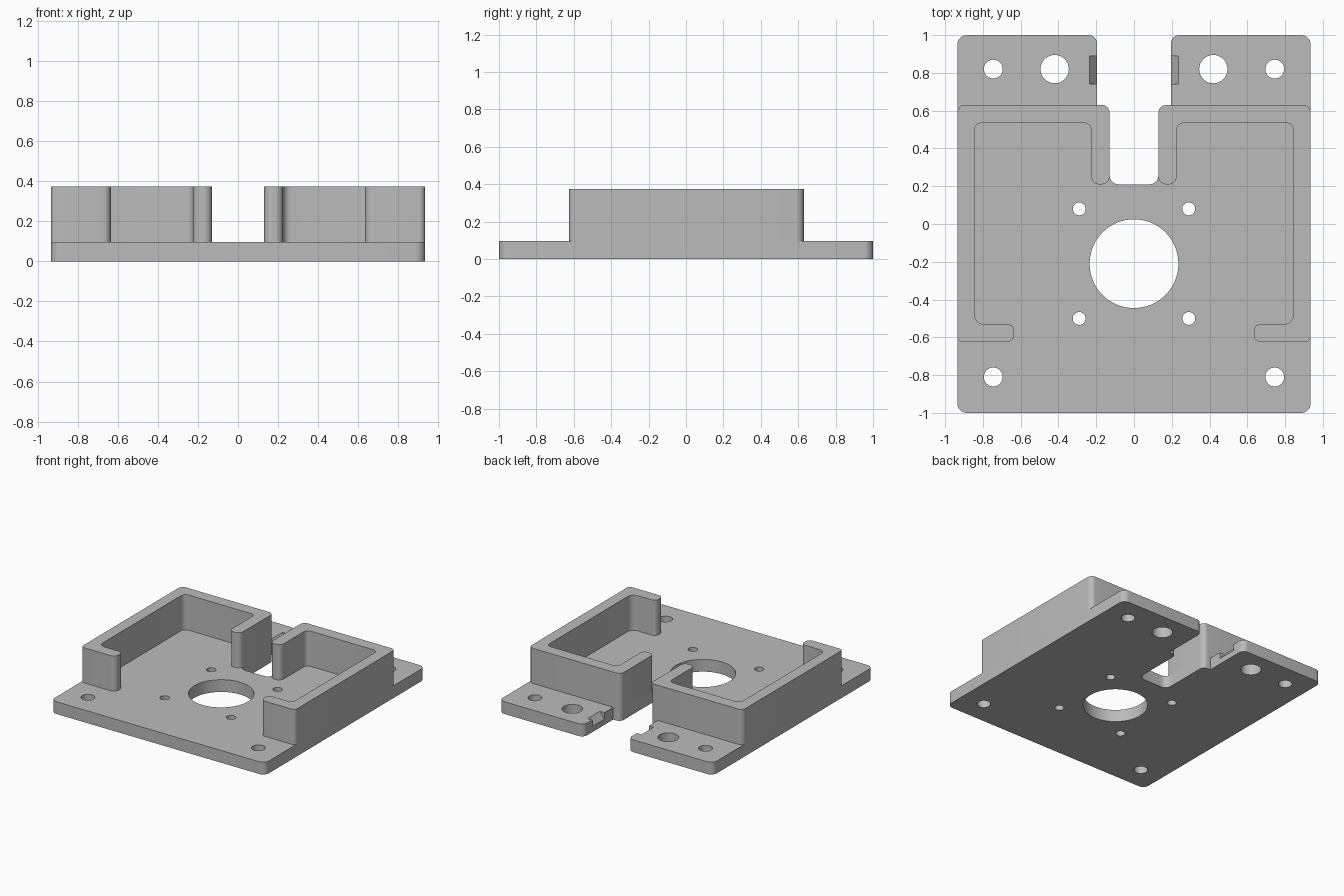
import bpy
import bmesh
import math
from mathutils import Vector

if "Cube" in bpy.data.objects:
    bpy.data.objects.remove(bpy.data.objects["Cube"], do_unlink=True)

PLATE_TOP, WALL_TOP = 0.097, 0.375
HALF_X, SLOT, WALL_Y = 0.935, 0.13, 0.63

grey = bpy.data.materials.new("plain grey")
grey.use_nodes = True
colour = (0.5, 0.5, 0.5, 1)
grey.diffuse_color = colour
grey.node_tree.nodes["Principled BSDF"].inputs["Base Color"].default_value = colour


def rounded(corners, steps=8):
    """Outline from (x, y, radius) corners, each filleted with an arc."""
    out = []
    for i, (x, y, r) in enumerate(corners):
        p = Vector((x, y))
        if r == 0:
            out.append(p)
            continue
        a = (Vector(corners[i - 1][:2]) - p).normalized()
        b = (Vector(corners[(i + 1) % len(corners)][:2]) - p).normalized()
        centre = p + (a + b) * r
        for k in range(steps + 1):
            t = k / steps * math.pi / 2
            out.append(centre - b * r * math.cos(t) - a * r * math.sin(t))
    return out


def prism(name, outline, z0, z1):
    bm = bmesh.new()
    face = bm.faces.new([bm.verts.new((p[0], p[1], z0)) for p in outline])
    new = bmesh.ops.extrude_face_region(bm, geom=[face])["geom"]
    for v in new:
        if isinstance(v, bmesh.types.BMVert):
            v.co.z = z1
    bmesh.ops.recalc_face_normals(bm, faces=bm.faces)
    mesh = bpy.data.meshes.new(name)
    bm.to_mesh(mesh)
    bm.free()
    mesh.materials.append(grey)
    ob = bpy.data.objects.new(name, mesh)
    bpy.context.collection.objects.link(ob)
    return ob


def activate(ob):
    bpy.ops.object.select_all(action="DESELECT")
    ob.select_set(True)
    bpy.context.view_layer.objects.active = ob


def cut(ob, cutter):
    mod = ob.modifiers.new("cut", "BOOLEAN")
    mod.operation, mod.solver, mod.object = "DIFFERENCE", "EXACT", cutter
    activate(ob)
    bpy.ops.object.modifier_apply(modifier=mod.name)
    bpy.data.objects.remove(cutter, do_unlink=True)


def drill(ob, x, y, r, sides):
    ring = [(x + r * math.cos(2 * math.pi * i / sides),
             y + r * math.sin(2 * math.pi * i / sides)) for i in range(sides)]
    cut(ob, prism("drill", ring, -0.1, 0.2))


# Base plate with a stepped slot open at the back
half = [(SLOT, 0.21, 0.05), (SLOT, WALL_Y, 0.04), (0.195, WALL_Y, 0),
        (0.195, 1, 0.045), (HALF_X, 1, 0.05), (HALF_X, -1, 0.05)]
other = [(-x, y, r) for x, y, r in reversed(half)]
plate = prism("base_plate", rounded(half + other), 0, PLATE_TOP)

# Centre bore, motor screw holes and mounting holes
drill(plate, 0, -0.21, 0.235, 64)
for s in (-1, 1):
    for x, y, r in ((0.29, 0.08, 0.034), (0.29, -0.5, 0.034), (0.745, -0.81, 0.05),
                    (0.745, 0.82, 0.05), (0.42, 0.82, 0.075)):
        drill(plate, s * x, y, r, 32)

    # Sloped notch in the slot edge of each rear tab
    notch = prism("notch", [(s * 0.235, PLATE_TOP), (s * 0.195, 0.045),
                            (s * 0.15, 0.045), (s * 0.15, 0.15), (s * 0.235, 0.15)],
                  0.74, 0.89)
    for v in notch.data.vertices:
        v.co = (v.co.x, v.co.z, v.co.y)
    notch.data.flip_normals()
    cut(plate, notch)

# Hooked enclosure walls
wall = [(HALF_X, WALL_Y, 0.04), (SLOT, WALL_Y, 0.04), (SLOT, 0.21, 0.04),
        (0.225, 0.21, 0.04), (0.225, 0.535, 0.04), (0.845, 0.535, 0.04),
        (0.845, -0.53, 0.05), (0.635, -0.53, 0.035), (0.635, -0.625, 0.04),
        (HALF_X, -0.625, 0.03)]
parts = [plate]
for side, s in (("left", 1), ("right", -1)):
    outline = rounded([(s * x, y, r) for x, y, r in wall])
    parts.append(prism(side + "_wall", outline, PLATE_TOP, WALL_TOP))

for ob in parts:
    activate(ob)
    bpy.ops.object.shade_smooth_by_angle(angle=math.radians(30))
